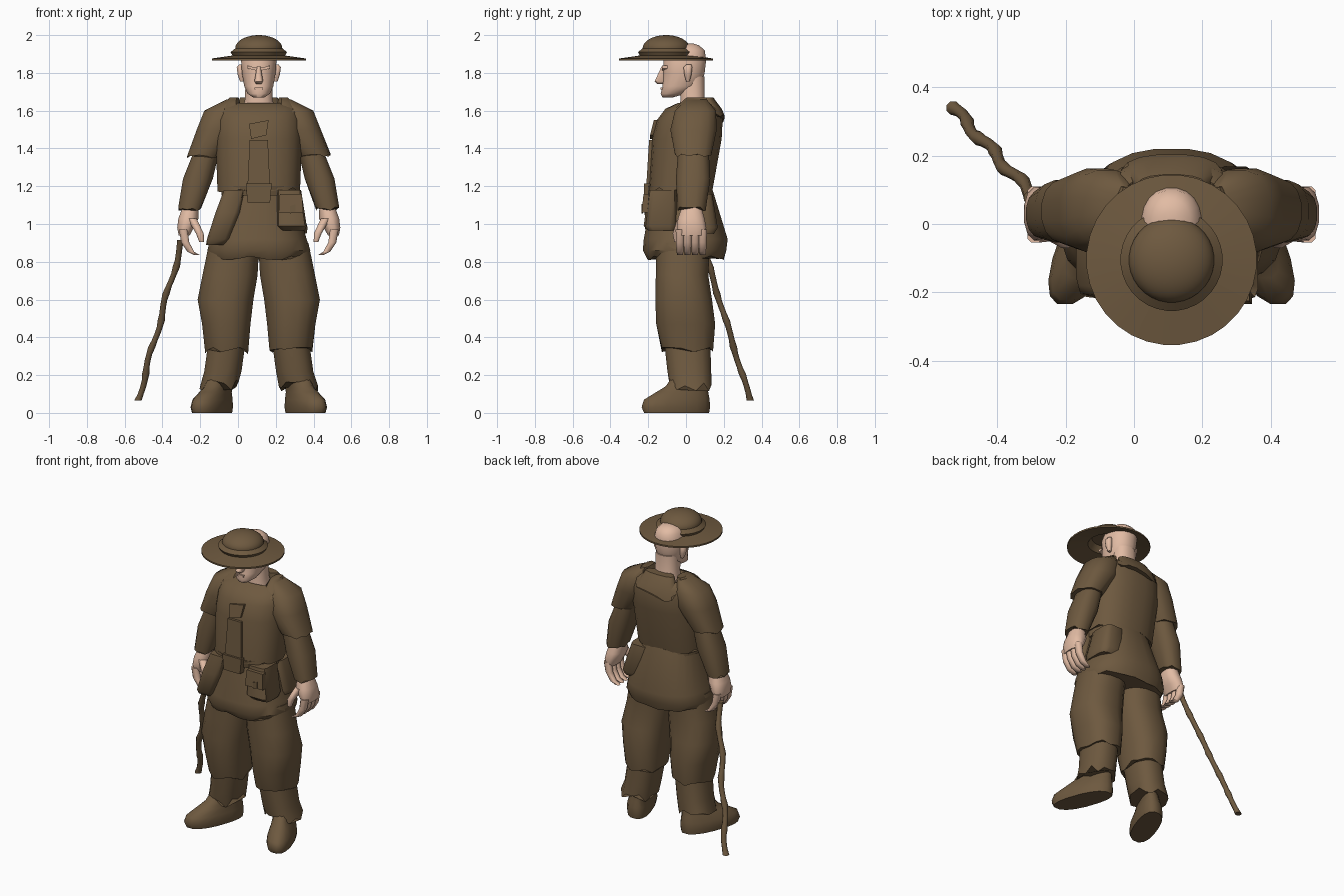
import bpy, bmesh, math, random

random.seed(4)
MID = 0.11  # centre line of the body in x

if "Cube" in bpy.data.objects:
    bpy.data.objects.remove(bpy.data.objects["Cube"])


def material(name, red, green, blue):
    mat = bpy.data.materials.new(name)
    mat.use_nodes = True
    mat.diffuse_color = (red, green, blue, 1)
    mat.node_tree.nodes["Principled BSDF"].inputs["Base Color"].default_value = (red, green, blue, 1)
    return mat


CLOTH = material("brown cloth", red=0.155, green=0.1, blue=0.05)
SKIN = material("skin", red=0.76, green=0.5, blue=0.37)


def finish(name, bm, mat, angle):
    bmesh.ops.recalc_face_normals(bm, faces=bm.faces)
    mesh = bpy.data.meshes.new(name)
    bm.to_mesh(mesh)
    bm.free()
    mesh.materials.append(mat)
    part = bpy.data.objects.new(name, mesh)
    bpy.context.collection.objects.link(part)
    bpy.ops.object.select_all(action='DESELECT')
    part.select_set(True)
    bpy.context.view_layer.objects.active = part
    bpy.ops.object.shade_smooth_by_angle(angle=math.radians(angle))


def ring(z, half, front, back, x=MID):
    """One level slice: height, half width, front and back edge, centre."""
    return z, half, front, back, x


def disc(x, y, z, radius):
    """One round slice."""
    return ring(z, radius, y - radius, y + radius, x)


def signed_power(value, power):
    return math.copysign(abs(value) ** power, value)


def loft(name, rings, mat=CLOTH, sides=16, square=2.4, ragged=0.0, splay=0.0, mirror=False, angle=45):
    """Skin a stack of rounded slices; ragged tears the first slice, splay turns it outward."""
    bm = bmesh.new()
    loops = []
    for z, half, front, back, x in rings:
        loop = []
        for k in range(sides):
            turn = math.tau * (k + 0.5) / sides
            dx = half * signed_power(math.cos(turn), 2 / square)
            dy = (back - front) / 2 * signed_power(math.sin(turn), 2 / square)
            y = (front + back) / 2 + dy
            px = x + dx + splay * y
            tear = 0 if loops else random.uniform(-ragged, ragged)
            loop.append(bm.verts.new((2 * MID - px if mirror else px, y, z + tear)))
        loops.append(loop)
    for low, high in zip(loops, loops[1:]):
        for k in range(sides):
            nxt = (k + 1) % sides
            bm.faces.new((low[k], low[nxt], high[nxt], high[k]))
    bm.faces.new(loops[0])
    bm.faces.new(loops[-1])
    finish(name, bm, mat, angle)


def pair(name, rings, **options):
    loft("right_" + name, rings, **options)
    loft("left_" + name, rings, mirror=True, **options)


def panel(name, x, z, wide, tall, front, depth, taper=1.0, lean=0.0, twist=0.0, mat=CLOTH):
    """Upright block; taper scales the top edge, lean tips it back, twist shears it upward."""
    bm = bmesh.new()
    bmesh.ops.create_cube(bm, size=1)
    for v in bm.verts:
        a, b, c = v.co
        scale = taper if c > 0 else 1
        v.co = (x + a * wide * scale, front + (b + 0.5) * depth + c * lean, z + c * tall + a * twist)
    finish(name, bm, mat, angle=20)


# Hat: hollow inside, thin wide brim, rolled band and rounded dome
def hat_ring(radius, z):
    return disc(x=MID, y=-0.105, z=z, radius=radius)


dome = [hat_ring(radius=0.125 * math.cos(a / 10), z=1.93 + 0.07 * math.sin(a / 10)) for a in range(16)]
loft("hat", [hat_ring(radius=0.1, z=1.93), hat_ring(radius=0.125, z=1.89),
             hat_ring(radius=0.25, z=1.866), hat_ring(radius=0.25, z=1.876),
             hat_ring(radius=0.14, z=1.892), hat_ring(radius=0.15, z=1.91)] + dome, sides=32, square=2)

# Head and neck
loft("head", [
    ring(z=1.67, half=0.03, front=-0.125, back=-0.07),
    ring(z=1.69, half=0.06, front=-0.135, back=0),
    ring(z=1.73, half=0.078, front=-0.125, back=0.08),
    ring(z=1.8, half=0.09, front=-0.12, back=0.1),
    ring(z=1.87, half=0.095, front=-0.12, back=0.108),
    ring(z=1.92, half=0.08, front=-0.1, back=0.1),
    ring(z=1.945, half=0.055, front=-0.05, back=0.07),
    ring(z=1.955, half=0.02, front=0, back=0.04)], mat=SKIN, sides=20, square=2.2, angle=60)
loft("neck", [
    ring(z=1.58, half=0.09, front=-0.04, back=0.12),
    ring(z=1.66, half=0.075, front=-0.03, back=0.1),
    ring(z=1.78, half=0.07, front=-0.04, back=0.1)], mat=SKIN)

# Face
loft("nose", [
    ring(z=1.742, half=0.015, front=-0.155, back=-0.1),
    ring(z=1.755, half=0.025, front=-0.168, back=-0.1),
    ring(z=1.835, half=0.01, front=-0.13, back=-0.1)], mat=SKIN, sides=8, angle=60)
pair("ear", [
    ring(z=1.755, half=0.01, front=0, back=0.02, x=0.02),
    ring(z=1.79, half=0.018, front=-0.01, back=0.03, x=0.015),
    ring(z=1.83, half=0.02, front=-0.015, back=0.035, x=0.012),
    ring(z=1.845, half=0.01, front=0, back=0.03, x=0.015)], mat=SKIN, sides=8, angle=60)
for side, label in ((-1, "right"), (1, "left")):
    panel(label + "_brow", x=MID + side * 0.035, z=1.825, wide=0.05, tall=0.015,
          front=-0.128, depth=0.03, twist=side * 0.012, mat=SKIN)
panel("lips", x=MID, z=1.717, wide=0.045, tall=0.012, front=-0.135, depth=0.02, mat=SKIN)

# Tunic
loft("tunic_body", [
    ring(z=1.18, half=0.22, front=-0.2, back=0.14),
    ring(z=1.45, half=0.23, front=-0.18, back=0.19),
    ring(z=1.55, half=0.225, front=-0.155, back=0.195),
    ring(z=1.61, half=0.21, front=-0.11, back=0.18),
    ring(z=1.64, half=0.15, front=-0.045, back=0.15),
    ring(z=1.61, half=0.08, front=-0.03, back=0.12)], sides=24, ragged=0.012)
loft("tunic_skirt", [
    ring(z=0.82, half=0.26, front=-0.205, back=0.2),
    ring(z=0.86, half=0.275, front=-0.23, back=0.215),
    ring(z=0.92, half=0.255, front=-0.225, back=0.222),
    ring(z=1.22, half=0.17, front=-0.17, back=0.13)], sides=24, ragged=0.012)
loft("collar_back", [
    ring(z=1.56, half=0.15, front=0.08, back=0.205),
    ring(z=1.61, half=0.13, front=0.08, back=0.19),
    ring(z=1.67, half=0.1, front=0.08, back=0.145)], ragged=0.03)
pair("collar_flap", [
    ring(z=1.59, half=0.07, front=-0.08, back=0.1, x=-0.04),
    ring(z=1.64, half=0.045, front=-0.035, back=0.12, x=-0.03),
    ring(z=1.67, half=0.025, front=0, back=0.11, x=-0.02)], sides=8)

# Front trim and belt
panel("front_strip", x=MID, z=1.32, wide=0.12, tall=0.25, front=-0.203, depth=0.06, taper=0.8, lean=0.015)
panel("chest_patch", x=MID, z=1.5, wide=0.08, tall=0.08, front=-0.18, depth=0.05, taper=1.3,
      lean=0.02, twist=0.02)
panel("buckle", x=MID, z=1.165, wide=0.12, tall=0.1, front=-0.222, depth=0.08, taper=1.15)
loft("belt", [
    ring(z=1.15, half=0.2, front=-0.195, back=0.14),
    ring(z=1.2, half=0.2, front=-0.205, back=0.14)], sides=24)

# Pouches
loft("left_pouch", [
    ring(z=0.965, half=0.065, front=-0.2, back=-0.06, x=0.29),
    ring(z=0.99, half=0.08, front=-0.225, back=-0.05, x=0.285),
    ring(z=1.18, half=0.065, front=-0.2, back=-0.05, x=0.27)], sides=12, square=5)
panel("left_pouch_flap", x=0.28, z=1.11, wide=0.13, tall=0.1, front=-0.23, depth=0.03, taper=0.9, lean=0.01)
panel("pouch_clasp", x=0.29, z=1.08, wide=0.03, tall=0.04, front=-0.236, depth=0.008, twist=0.01)
loft("right_pouch", [
    ring(z=0.89, half=0.05, front=-0.19, back=-0.04, x=-0.12),
    ring(z=0.92, half=0.06, front=-0.215, back=-0.04, x=-0.105),
    ring(z=1.06, half=0.065, front=-0.22, back=-0.05, x=-0.055),
    ring(z=1.18, half=0.055, front=-0.2, back=-0.05, x=-0.02)], sides=12, square=5)
loft("hip_bag", [
    ring(z=0.95, half=0.07, front=-0.03, back=0.15, x=0.295),
    ring(z=0.98, half=0.085, front=-0.04, back=0.17, x=0.285),
    ring(z=1.16, half=0.07, front=-0.03, back=0.14, x=0.25)], sides=12, square=4)

# Arms
pair("sleeve", [
    ring(z=1.36, half=0.086, front=-0.06, back=0.135, x=-0.186),
    ring(z=1.5, half=0.11, front=-0.085, back=0.165, x=-0.11),
    ring(z=1.6, half=0.1, front=-0.06, back=0.16, x=-0.08),
    ring(z=1.66, half=0.03, front=0, back=0.11, x=-0.03)], ragged=0.012)
pair("forearm", [
    ring(z=1.08, half=0.062, front=-0.045, back=0.105, x=-0.255),
    ring(z=1.24, half=0.08, front=-0.055, back=0.13, x=-0.212),
    ring(z=1.42, half=0.065, front=-0.04, back=0.12, x=-0.155)], ragged=0.012)

# Hands with fingers curling inward
pair("palm", [
    ring(z=0.94, half=0.03, front=-0.04, back=0.1, x=-0.285),
    ring(z=0.98, half=0.045, front=-0.05, back=0.11, x=-0.278),
    ring(z=1.03, half=0.055, front=-0.045, back=0.1, x=-0.262),
    ring(z=1.1, half=0.04, front=-0.02, back=0.08, x=-0.25)], mat=SKIN, sides=12, angle=60)
for i, finger in enumerate(("index", "middle", "ring", "little")):
    y = 0.04 * i - 0.032
    curl = [math.radians(a) for a in (85, 60, 30, 0)]
    pair(finger + "_finger", [disc(x=-0.21 - 0.08 * math.cos(a), y=y, z=0.97 - 0.135 * math.sin(a),
                                   radius=0.015 + 0.009 * math.cos(a)) for a in curl],
         mat=SKIN, sides=8, angle=60)
pair("thumb", [
    disc(x=-0.193, y=-0.05, z=0.905, radius=0.013),
    disc(x=-0.202, y=-0.05, z=0.95, radius=0.022),
    disc(x=-0.245, y=-0.02, z=1.03, radius=0.027)], mat=SKIN, sides=8, angle=60)

# Legs: baggy thighs over narrower torn cuffs
pair("trouser_upper", [
    ring(z=0.33, half=0.115, front=-0.13, back=0.145, x=-0.06),
    ring(z=0.47, half=0.13, front=-0.16, back=0.157, x=-0.062),
    ring(z=0.6, half=0.15, front=-0.165, back=0.14, x=-0.066),
    ring(z=0.73, half=0.148, front=-0.162, back=0.12, x=-0.042),
    ring(z=0.9, half=0.135, front=-0.16, back=0.13, x=-0.02)], ragged=0.02)
pair("trouser_cuff", [
    ring(z=0.145, half=0.105, front=-0.09, back=0.138, x=-0.1),
    ring(z=0.22, half=0.1, front=-0.1, back=0.135, x=-0.08),
    ring(z=0.4, half=0.1, front=-0.12, back=0.13, x=-0.055)], ragged=0.03)

# Shoes with toes turned outward
pair("shoe", [
    ring(z=0, half=0.08, front=-0.225, back=0.125, x=-0.12),
    ring(z=0.03, half=0.085, front=-0.238, back=0.13, x=-0.12),
    ring(z=0.07, half=0.08, front=-0.225, back=0.128, x=-0.118),
    ring(z=0.11, half=0.065, front=-0.16, back=0.12, x=-0.112),
    ring(z=0.14, half=0.058, front=-0.11, back=0.115, x=-0.105),
    ring(z=0.21, half=0.06, front=-0.06, back=0.11, x=-0.095)], splay=0.35, angle=50)

# Knotty walking stick trailing behind the right hand
stick = []
for i in range(25):
    t = i / 24
    wave = 0.008 * math.sin(17 * t)
    stick.append(disc(x=0.235 * t + wave - 0.53, y=0.34 - 0.26 * t + wave / 2, z=0.065 + 0.85 * t,
                      radius=0.017 if i % 4 else 0.021))
loft("walking_stick", stick, sides=8, square=2, angle=60)
